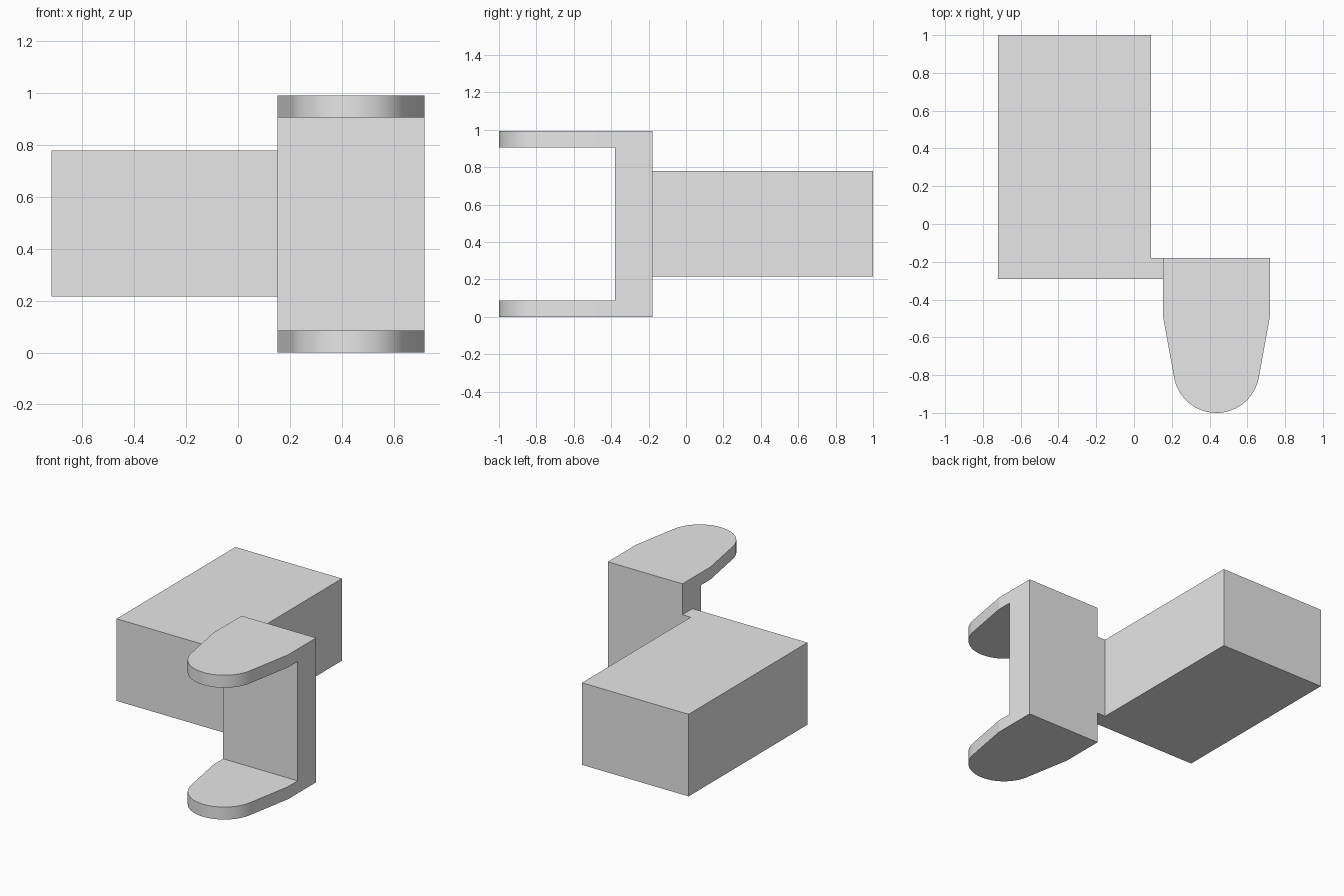
import bpy, bmesh, math

if "Cube" in bpy.data.objects:
    bpy.data.objects.remove(bpy.data.objects["Cube"], do_unlink=True)

grey = bpy.data.materials.new("plain grey")
grey.use_nodes = True
grey.diffuse_color = (0.8, 0.8, 0.8, 1)
grey.node_tree.nodes["Principled BSDF"].inputs["Base Color"].default_value = grey.diffuse_color


def extrude(name, outline, bottom, top):
    """Raise a flat xy outline into a solid."""
    bm = bmesh.new()
    face = bm.faces.new([bm.verts.new((x, y, bottom)) for x, y in outline])
    up = bmesh.ops.extrude_face_region(bm, geom=[face])["geom"]
    bmesh.ops.translate(bm, vec=(0, 0, top - bottom),
                        verts=[v for v in up if isinstance(v, bmesh.types.BMVert)])
    bmesh.ops.recalc_face_normals(bm, faces=bm.faces)
    mesh = bpy.data.meshes.new(name)
    bm.to_mesh(mesh)
    bm.free()
    mesh.materials.append(grey)
    obj = bpy.data.objects.new(name, mesh)
    bpy.context.collection.objects.link(obj)
    return obj


# Body block with the short tongue that meets the bracket
left, right, back = 0.153, 0.72, -0.18
extrude("body_block",
        [(-0.72, -0.29), (left, -0.29), (left, back), (0.09, back), (0.09, 1), (-0.72, 1)],
        0.216, 0.78)

# Bracket outline: straight back, tapered sides, rounded nose
centre, radius, steps = (left + right) / 2, 0.228, 32
height, plate = 0.992, 0.086
start, end = math.radians(-10.3), math.radians(-169.7)
nose = []
for i in range(steps + 1):
    a = start + (end - start) * i / steps
    nose.append((centre + radius * math.cos(a), radius - 1 + radius * math.sin(a)))
bracket = extrude("bracket",
                  [(left, back), (right, back), (right, -0.485)] + nose + [(left, -0.485)],
                  0, height)

# Open the bracket between its two plates
cutter = extrude("bracket_opening", [(0, -1.2), (1, -1.2), (1, -0.38), (0, -0.38)],
                 plate, height - plate)
cutter.hide_render = True
cut = bracket.modifiers.new("opening", "BOOLEAN")
cut.operation = "DIFFERENCE"
cut.solver = "EXACT"
cut.object = cutter
bpy.ops.object.select_all(action="DESELECT")
bpy.context.view_layer.objects.active = bracket
bracket.select_set(True)
bpy.ops.object.modifier_apply(modifier=cut.name)
bpy.data.objects.remove(cutter, do_unlink=True)

# Smooth only the rounded nose
bpy.ops.object.shade_smooth_by_angle(angle=math.radians(8))
